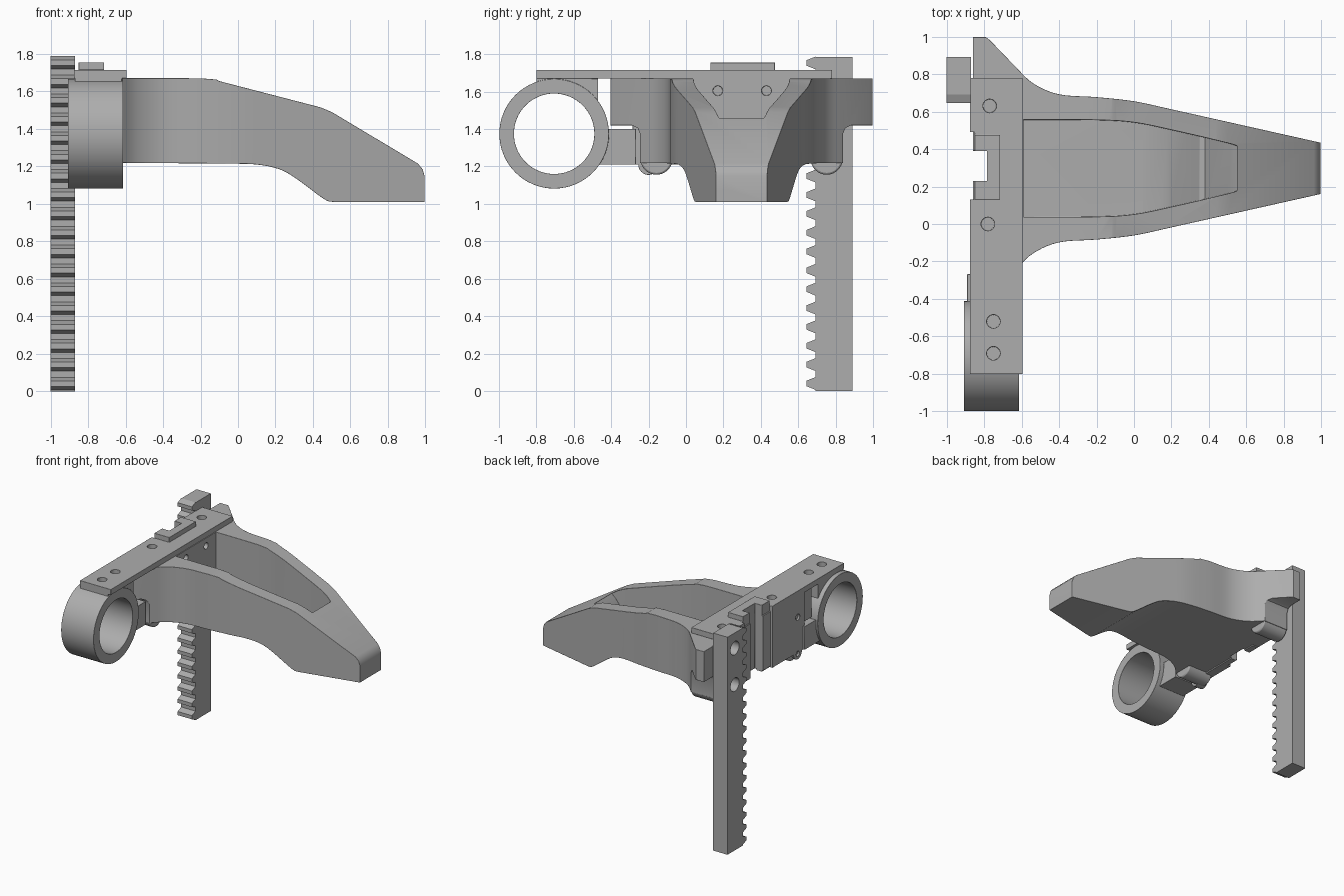
import bpy, bmesh, math
from mathutils import Vector

default = bpy.data.objects.get("Cube")
if default:
    bpy.data.objects.remove(default, do_unlink=True)

grey = bpy.data.materials.new("plain grey")
grey.use_nodes = True
grey.diffuse_color = (0.42, 0.42, 0.42, 1)
grey.node_tree.nodes["Principled BSDF"].inputs["Base Color"].default_value = (0.42, 0.42, 0.42, 1)

MID = 0.297  # centre line of the arm in y


def prism(name, pts, axis, lo, hi):
    """Extrude a 2D outline along axis; points are the other two axes in xyz order."""
    bm = bmesh.new()

    def place(p, d):
        v = list(p)
        v.insert("xyz".index(axis), d)
        return bm.verts.new(v)
    a = [place(p, lo) for p in pts]
    b = [place(p, hi) for p in pts]
    bm.faces.new(a)
    bm.faces.new(b[::-1])
    n = len(pts)
    for i in range(n):
        j = (i + 1) % n
        bm.faces.new((a[j], a[i], b[i], b[j]))
    bmesh.ops.recalc_face_normals(bm, faces=bm.faces)
    mesh = bpy.data.meshes.new(name)
    bm.to_mesh(mesh)
    bm.free()
    mesh.materials.append(grey)
    ob = bpy.data.objects.new(name, mesh)
    bpy.context.collection.objects.link(ob)
    return ob


def box(name, x, y, z):
    return prism(name, [(x[0], y[0]), (x[1], y[0]), (x[1], y[1]), (x[0], y[1])], "z", *z)


def rod(name, axis, centre, r, lo, hi, sides=32):
    ring = [(centre[0] + r * math.cos(math.tau * i / sides),
             centre[1] + r * math.sin(math.tau * i / sides)) for i in range(sides)]
    return prism(name, ring, axis, lo, hi)


def smooth_path(pts, steps=5):
    """Catmull-Rom through the points."""
    p = [Vector(q) for q in pts]
    p = [2 * p[0] - p[1]] + p + [2 * p[-1] - p[-2]]
    out = []
    for a, b, c, d in zip(p, p[1:], p[2:], p[3:]):
        for k in range(steps):
            t = k / steps
            out.append(0.5 * (2 * b + (c - a) * t + (2 * a - 5 * b + 4 * c - d) * t * t
                              + (3 * b - a - 3 * c + d) * t ** 3))
    return [tuple(q) for q in out] + [tuple(p[-2])]


def mirrored(half):
    """Close an (x, half width) outline around the arm's centre line."""
    return [(x, MID + w) for x, w in half] + [(x, MID - w) for x, w in reversed(half)]


def activate(ob):
    bpy.ops.object.select_all(action="DESELECT")
    ob.select_set(True)
    bpy.context.view_layer.objects.active = ob


def combine(ob, other, op):
    m = ob.modifiers.new(op, "BOOLEAN")
    m.operation, m.object, m.solver = op, other, "EXACT"
    activate(ob)
    bpy.ops.object.modifier_apply(modifier=m.name)
    bpy.data.objects.remove(other, do_unlink=True)


def finish(ob, width=0.01):
    if width:
        m = ob.modifiers.new("edge", "BEVEL")
        m.width, m.segments = width, 2
        m.limit_method, m.angle_limit = "ANGLE", math.radians(42)
    activate(ob)
    bpy.ops.object.shade_smooth_by_angle(angle=math.radians(32))


# Arm: side profile crossed with the plan outline
side = smooth_path([(-0.86, 1.67), (-0.2, 1.67), (-0.1, 1.655)], 2)
side += [(0.44, 1.515), (0.5, 1.49), (0.96, 1.215), (0.985, 1.185), (0.995, 1.15), (0.995, 1.01)]
side += smooth_path([(0.51, 1.01), (0.46, 1.025), (0.31, 1.135), (0.22, 1.185), (0.1, 1.21), (-0.05, 1.215)], 4)
side += [(-0.86, 1.22)]
arm = prism("arm", side, "y", -0.6, 1.2)
plan = [(-0.86, 0.7), (-0.79, 0.7), (-0.77, 0.685)]
plan += smooth_path([(-0.64, 0.55), (-0.54, 0.455), (-0.4, 0.395), (-0.2, 0.38), (0, 0.358), (0.2, 0.315)], 5)
plan += [(0.995, 0.137)]
combine(arm, prism("plan_cutter", mirrored(plan), "z", 0.8, 1.9), "INTERSECT")

# Undercut below each side ear
for s in (-1, 1):
    ear = [(0.9, 1.42), (0.585, 1.42), (0.555, 1.405), (0.542, 1.375), (0.542, 1.0), (0.9, 1.0)]
    combine(arm, prism("ear_cutter", [(MID + s * w, z) for w, z in ear], "x", -1, -0.4), "DIFFERENCE")

# Hollow in the arm, with a floor that dips and then ramps up
hollow = prism("hollow_cutter", [(-0.59, 1.9), (-0.59, 1.28), (0.05, 1.27), (0.18, 1.25), (0.28, 1.205),
                                 (0.35, 1.17), (0.38, 1.18), (0.52, 1.42), (0.56, 1.47), (0.62, 1.48),
                                 (0.62, 1.9)], "y", -0.5, 1.1)
inner = smooth_path([(-0.59, 0.26), (-0.2, 0.258), (0, 0.245), (0.2, 0.205), (0.5, 0.135),
                     (0.56, 0.11), (0.585, 0.07), (0.59, 0.02)], 4)
combine(hollow, prism("inner_cutter", mirrored(inner), "z", 0.8, 2), "INTERSECT")
combine(arm, hollow, "DIFFERENCE")

# Screw holes in the wall at the root of the arm, and the guide channel
for y in (0.17, 0.43):
    combine(arm, rod("screw_cutter", "x", (y, 1.605), 0.026, -0.68, -0.5, 20), "DIFFERENCE")
combine(arm, box("channel_cutter", (-1, -0.785), (0.23, 0.39), (1, 2)), "DIFFERENCE")
finish(arm)

# Rounded lobes under both sides of the arm root
for s, label in ((-1, "right"), (1, "left")):
    finish(rod(label + "_lobe", "x", (MID + s * 0.455, 1.242), 0.086, -0.86, -0.63))

# Bracket: top plate, back wall, raised guide and ring mount
bracket = box("bracket", (-0.875, -0.595), (-0.8, 0.78), (1.67, 1.715))
combine(bracket, box("back_wall", (-0.875, -0.8), (-0.285, 0.49), (1.21, 1.69)), "UNION")
combine(bracket, box("raised_guide", (-0.85, -0.715), (0.13, 0.475), (1.6, 1.755)), "UNION")
combine(bracket, box("ring_mount", (-0.87, -0.62), (-0.8, -0.47), (1.4, 1.7)), "UNION")
combine(bracket, rod("ring_body", "x", (-0.705, 1.375), 0.293, -0.907, -0.613, 64), "UNION")
combine(bracket, box("link", (-0.89, -0.65), (-0.47, -0.268), (1.21, 1.4)), "UNION")
combine(bracket, rod("lower_tab", "x", (-0.2, 1.21), 0.055, -0.875, -0.8), "UNION")
cutters = [
    rod("bore", "x", (-0.705, 1.375), 0.215, -1.2, -0.3, 64),
    box("recess", (-1, -0.85), (0.13, 0.49), (1, 2)),
    box("channel", (-1, -0.785), (0.23, 0.39), (1, 2)),
    rod("wall_hole", "x", (-0.2, 1.5), 0.026, -1, -0.82, 20),
    rod("tab_hole", "x", (-0.2, 1.2), 0.02, -1, -0.7, 20),
]
for x, y in ((-0.77, 0.63), (-0.78, 0), (-0.75, -0.52), (-0.75, -0.69)):
    cutters.append(rod("plate_hole", "z", (x, y), 0.036, 1.675, 1.9, 24))
for c in cutters:
    combine(bracket, c, "DIFFERENCE")
finish(bracket, 0.006)

# Toothed rack
pitch = 0.1008
outline = [(0.89, 0), (0.692, 0)]
for i in range(18):
    z = 0.04 + i * pitch
    outline += [(0.692, z - 0.034), (0.645, z - 0.015), (0.645, z + 0.015), (0.692, z + 0.034)]
outline += [(0.692, 1.785), (0.89, 1.785)]
rack = prism("rack", outline, "x", -1, -0.87)
for z in (1.66, 1.36):
    combine(rack, rod("rack_hole", "x", (0.795, z), 0.055, -1.1, -0.89), "DIFFERENCE")
finish(rack, 0)
